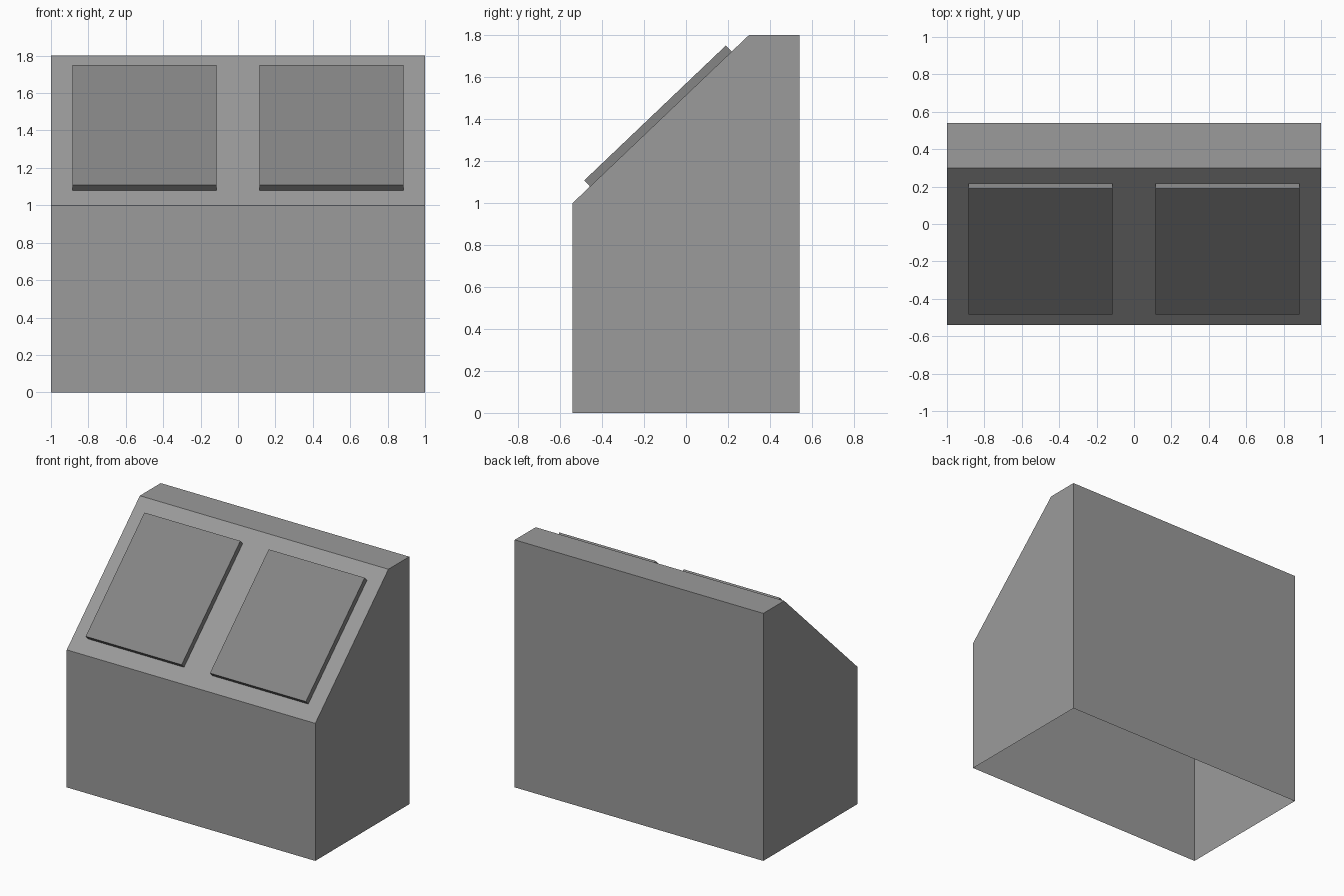
import bpy, bmesh

if "Cube" in bpy.data.objects:
    bpy.data.objects.remove(bpy.data.objects["Cube"])

# Side profile (y, z) from front foot, over the slope, to back foot
PROFILE = [(-0.54, 0), (-0.54, 1.0), (0.3, 1.8), (0.54, 1.8), (0.54, 0)]
STATIONS = (-1, 0, 1)


def grey(name, value):
    mat = bpy.data.materials.new(name)
    mat.diffuse_color = (value, value, value, 1)
    mat.use_nodes = True
    mat.node_tree.nodes["Principled BSDF"].inputs["Base Color"].default_value = mat.diffuse_color
    return mat


bm = bmesh.new()
rows = [[bm.verts.new((x, y, z)) for y, z in PROFILE] for x in STATIONS]

# Front, slope, top and back, in two halves; the underside stays open
slopes = []
for a, b in zip(rows, rows[1:]):
    for i in range(len(PROFILE) - 1):
        f = bm.faces.new((a[i], b[i], b[i + 1], a[i + 1]))
        if i == 1:
            slopes.append(f)

# Side walls
bm.faces.new(rows[0])
bm.faces.new(rows[-1][::-1])
bmesh.ops.recalc_face_normals(bm, faces=bm.faces[:])
bm.normal_update()

# Raised lids: inset each half of the slope and push it out
bmesh.ops.inset_individual(bm, faces=slopes, thickness=0.114, use_even_offset=True)
bm.normal_update()
for lid in slopes:
    normal = lid.normal.copy()
    top = bmesh.ops.extrude_discrete_faces(bm, faces=[lid])["faces"][0]
    bmesh.ops.translate(bm, verts=top.verts[:], vec=normal * 0.04)
    for f in {f for v in top.verts for f in v.link_faces}:
        f.material_index = 1

mesh = bpy.data.meshes.new("sloped_bin")
bm.to_mesh(mesh)
bm.free()
mesh.materials.append(grey("body_grey", 0.327))
mesh.materials.append(grey("lid_grey", 0.235))
bpy.context.collection.objects.link(bpy.data.objects.new("sloped_bin", mesh))
